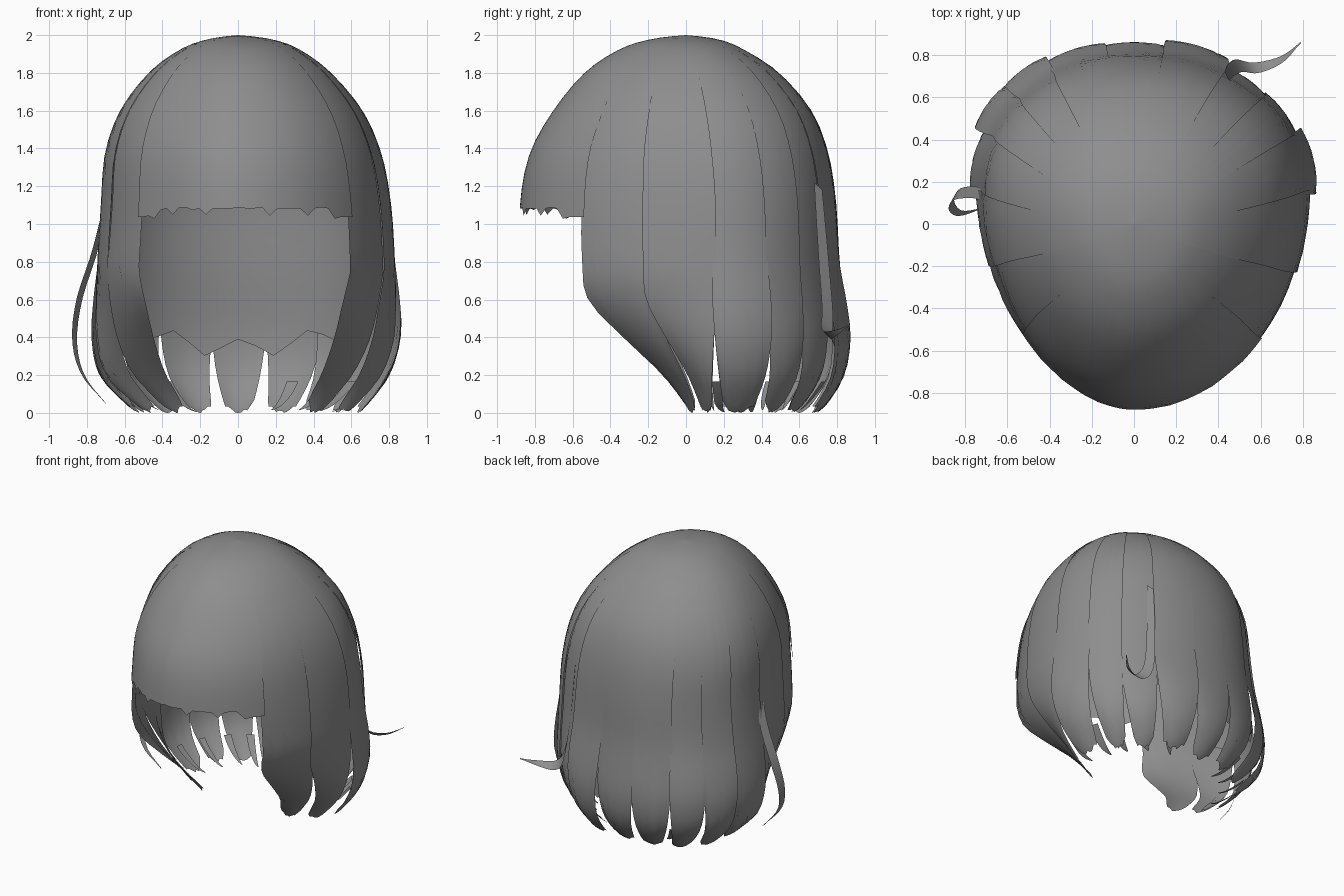
import bpy, bmesh, math, random
from mathutils import Vector

if "Cube" in bpy.data.objects:
    bpy.data.objects.remove(bpy.data.objects["Cube"])

random.seed(4)
hair = bpy.data.materials.new("dark_grey_hair")
hair.diffuse_color = (0.27, 0.27, 0.27, 1)
hair.use_nodes = True
hair.node_tree.nodes["Principled BSDF"].inputs["Base Color"].default_value = hair.diffuse_color

# Shell stations from crown to hem: z, left, right, front, back, centre y
ST = [(2.0, 0, 0, 0, 0, 0), (1.975, .17, .19, .2, .18, 0), (1.92, .31, .33, .36, .31, .03),
      (1.8, .47, .49, .535, .49, .06), (1.6, .62, .655, .70, .66, .1),
      (1.37, .70, .755, .825, .75, .13), (1.1, .72, .805, .875, .79, .15),
      (.8, .745, .825, .87, .805, .15), (.6, .765, .83, .825, .825, .15),
      (.39, .775, .825, .555, .845, .15), (.2, .735, .77, .28, .82, .15),
      (.05, .60, .66, .12, .73, .15), (0, .53, .61, .08, .67, .15)]


def station(v):
    """Smooth interpolation between shell stations."""
    i = min(int(v), len(ST) - 2)
    f = v - i
    p = [ST[max(0, min(len(ST) - 1, i + k))] for k in (-1, 0, 1, 2)]
    if i == 0:
        p[0] = (2.0, -.17, -.19, -.2, -.18, 0)
    return [b + .5 * f * (c - a + f * (2 * a - 5 * b + 4 * c - d + f * (3 * (b - c) + d - a)))
            for a, b, c, d in zip(*p)]


def shell(deg, v, grow=0.0):
    """Point on the hair shell; angle runs from the front (0) over the right side (90)."""
    z, l, r, f, b, yc = station(v)
    s, c = math.sin(math.radians(deg)), math.cos(math.radians(deg))
    n = 2.07 if c < 0 else (2.0 if s > 0 else 1.86)
    w = r if s > 0 else l
    x = math.copysign(abs(s) ** (2 / n), s) * max(w + grow, 0)
    d = (f + yc) if c > 0 else (b - yc)
    y = yc - math.copysign(abs(c) ** (2 / n), c) * max(d + grow, 0)
    if c > 0:                                   # front locks curl in under the chin
        x *= 1 - (.4 if s > 0 else .5) * c * max(0, min(1, (.75 - z) / .65))
    return Vector((x, y, max(z, 0)))


def finish(name, bm, angle=40):
    bmesh.ops.remove_doubles(bm, verts=bm.verts, dist=.0005)
    me = bpy.data.meshes.new(name)
    bm.to_mesh(me)
    bm.free()
    me.materials.append(hair)
    ob = bpy.data.objects.new(name, me)
    bpy.context.collection.objects.link(ob)
    bpy.ops.object.select_all(action='DESELECT')
    ob.select_set(True)
    bpy.context.view_layer.objects.active = ob
    bpy.ops.object.shade_smooth_by_angle(angle=math.radians(angle))


def sheet(name, point, cols, rows):
    """Grid surface from point(s, t), both 0..1."""
    bm = bmesh.new()
    g = [[bm.verts.new(point(i / cols, j / rows)) for i in range(cols + 1)] for j in range(rows + 1)]
    for j in range(rows):
        for i in range(cols):
            bm.faces.new((g[j][i], g[j + 1][i], g[j + 1][i + 1], g[j][i + 1]))
    finish(name, bm)


def lock(name, a0, a1, grow, flare):
    """Long lock: full width above, flaring low down and tapering to a ragged tip."""
    cols = 8
    ends = [12 - .8 * abs(2 * i / cols - 1) ** 2 - random.choice((0, .35)) for i in range(cols + 1)]
    mid, half = (a0 + a1) / 2, (a1 - a0) / 2 + .6

    def point(s, t):
        v = ends[round(s * cols)] * t
        q = max(0, (v - 8.0) / 4)
        u = 2 * s - 1
        a = mid + u * half * (1 - .55 * q ** 1.5)
        k = min(1, v / 6)
        e = max(0, min(1, (v - 6) / 3))
        return shell(a, v, k * grow + flare * e * e * (3 - 2 * e) + .025 * q * (1 - u * u) - .02 * q)
    sheet(name, point, cols, 30)


# Fringe with a blunt, notched hem
hem = [6.06 + (.15 if abs(i - 16) > 12 else 0) + random.choice((-.02, 0, 0, .03)) for i in range(33)]
for i in (6, 11, 20, 25):
    hem[i] += .13
sheet("fringe", lambda s, t: shell(-48 + 96 * s, hem[round(s * 32)] * t, .004 * t), 32, 18)

# Side and back locks, each with its own flare
edges = [47, 69, 90, 114, 132, 150, 170.5]
flare_right = (0, 0, .045, 0, .005, .035)
flare_left = (0, -.025, .01, .045, .055, .02)
for k in range(6):
    a, b = edges[k], edges[k + 1]
    g = .006 if k % 2 else -.006
    lock(f"right_lock_{k + 1}", a, b, g, flare_right[k])
    lock(f"left_lock_{k + 1}", -b, -a, g, flare_left[k])
lock("back_lock", 170.5, 189.5, .006, .01)

# Inner layer at the back with a zigzag hem
zig = [7.5 + 1.5 * math.sin(math.pi * i / 32) ** 2 + (0, .25, .5, .2)[i % 4] for i in range(33)]
sheet("inner_layer", lambda s, t: shell(75 + 210 * s, 2 + (zig[round(s * 32)] - 2) * t, -.025), 32, 16)

# Short under-strands thickening the hem
for i in range(10):
    side = 1 if i % 2 else -1
    a = side * (84 + 8 * i + random.uniform(-2, 2))
    w, end = random.uniform(2, 4), random.uniform(11.3, 11.9)
    sheet(f"under_strand_{i + 1}",
          lambda s, t: shell(a + (s - .5) * 2 * w * (1 - .8 * t * t) + 5 * side * t * t,
                             10.2 + (end - 10.2) * t, -.03 - .04 * t), 2, 8)


def flyaway(name, pts, width, across):
    """Loose tapered ribbon through the given points."""
    P = [Vector(p) for p in pts]
    P = [2 * P[0] - P[1]] + P + [2 * P[-1] - P[-2]]
    n = len(P) - 3

    def point(s, t):
        i = min(int(t * n), n - 1)
        f = t * n - i
        a, b, c, d = P[i:i + 4]
        m = b + .5 * f * (c - a + f * (2 * a - 5 * b + 4 * c - d + f * (3 * (b - c) + d - a)))
        w = width * math.sin(math.pi * min(.97, .25 + .75 * t))
        return m + Vector(across) * w * (2 * s - 1)
    sheet(name, point, 2, 18)


# Loose strands
flyaway("left_flyaway", [(-.70, .13, 1.1), (-.76, .15, .85), (-.84, .14, .6), (-.865, .09, .38),
                         (-.82, .05, .2), (-.70, .08, .05)], .035, (.45, .8, 0))
flyaway("right_back_flyaway", [(.44, .70, 1.2), (.46, .73, .8), (.5, .75, .52), (.58, .74, .42),
                               (.70, .78, .42), (.79, .86, .46)], .05, (.3, -.6, .6))
